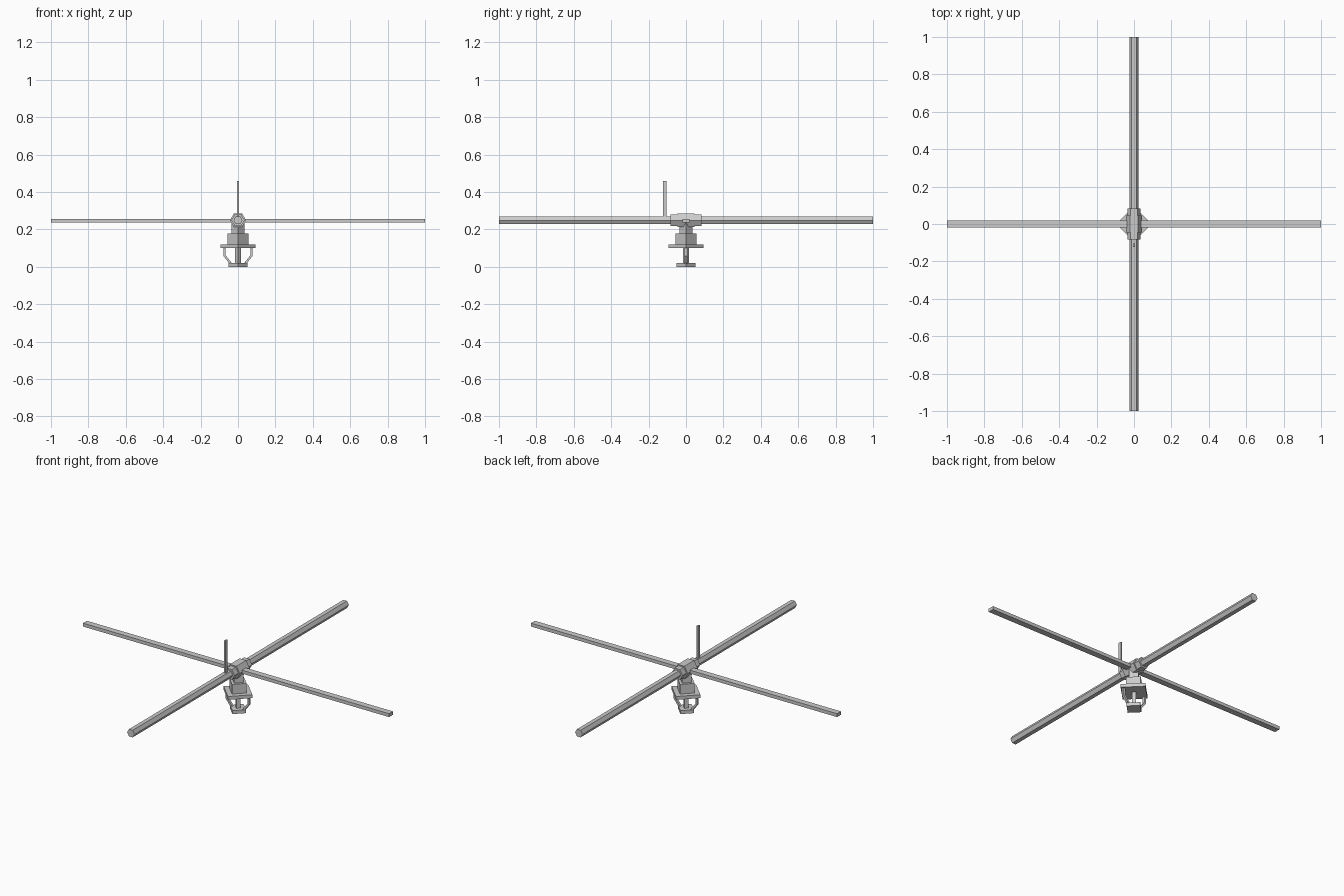
import bpy
from math import pi
from mathutils import Matrix

if "Cube" in bpy.data.objects:
    bpy.data.objects.remove(bpy.data.objects["Cube"])

AXIS_Z = 0.249  # height of the crossing rods


def mesh_object(name, verts, faces):
    me = bpy.data.meshes.new(name)
    me.from_pydata(verts, [], faces)
    ob = bpy.data.objects.new(name, me)
    bpy.context.collection.objects.link(ob)
    return ob


def box(name, lo, hi):
    bpy.ops.mesh.primitive_cube_add(size=1)
    ob = bpy.context.object
    ob.name = name
    size = [b - a for a, b in zip(lo, hi)]
    mid = [(a + b) / 2 for a, b in zip(lo, hi)]
    ob.data.transform(Matrix.Translation(mid) @ Matrix.Diagonal((*size, 1)))
    return ob


def diamond(name, r, z0, z1):
    # four-sided column with its corners on the x and y axes
    bpy.ops.mesh.primitive_cylinder_add(vertices=4, radius=r, depth=z1 - z0,
                                        location=(0, 0, (z0 + z1) / 2))
    bpy.context.object.name = name


def hex_rod(name, r, half_length):
    # six-sided rod along y, flat on top and bottom
    bpy.ops.mesh.primitive_cylinder_add(vertices=6, radius=r, depth=2 * half_length)
    ob = bpy.context.object
    ob.name = name
    ob.data.transform(Matrix.Translation((0, 0, AXIS_Z)) @ Matrix.Rotation(pi / 2, 4, 'X')
                      @ Matrix.Rotation(pi / 6, 4, 'Z'))
    return ob


# stacked pedestal
diamond("foot", 0.052, 0.0, 0.02)
diamond("stem", 0.015, 0.02, 0.10)
diamond("base_plate", 0.094, 0.10, 0.12)
diamond("body", 0.056, 0.12, 0.177)
diamond("neck", 0.036, 0.177, 0.24)

# crossing rods and collars
hex_rod("long_rod", 0.0242, 1.0)
hex_rod("inner_collar", 0.035, 0.082)
hex_rod("outer_collar", 0.043, 0.046)
box("cross_bar", (-1, -0.018, 0.237), (1, 0.018, 0.257))

# upright fin
box("fin", (-0.005, -0.122, 0.255), (0.005, -0.104, 0.46))

# bent struts joining the foot to the plate
outer = [(0.042, 0.012), (0.078, 0.058), (0.078, 0.102)]
inner = [(0.066, 0.102), (0.066, 0.062), (0.030, 0.016)]
profile = outer + inner
n = len(profile)
for side, label in ((1, "right"), (-1, "left")):
    verts = [(side * x, y, z) for y in (-0.007, 0.007) for x, z in profile]
    faces = [(0, 1, 4, 5), (1, 2, 3, 4), (11, 10, 7, 6), (10, 9, 8, 7)]
    faces += [(i, i + n, (i + 1) % n + n, (i + 1) % n) for i in range(n)]
    if side < 0:
        faces = [f[::-1] for f in faces]
    mesh_object(label + "_strut", verts, faces)
